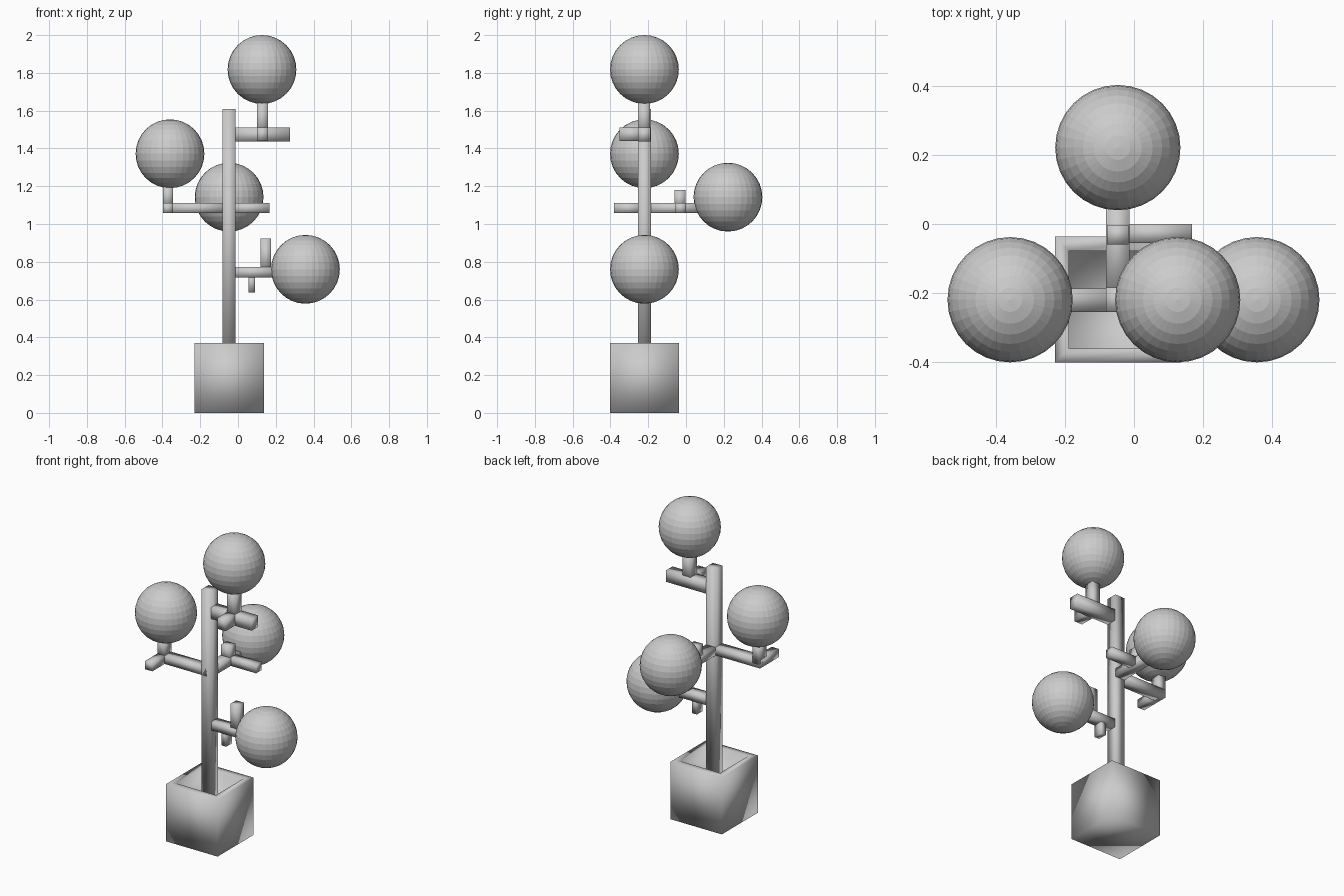
import bpy, bmesh

if "Cube" in bpy.data.objects:
    bpy.data.objects.remove(bpy.data.objects["Cube"])

CX, CY = -0.047, -0.22   # trunk axis


def finish(name, bm, smooth):
    me = bpy.data.meshes.new(name)
    bmesh.ops.recalc_face_normals(bm, faces=bm.faces[:])
    for f in bm.faces:
        f.smooth = smooth
    bm.to_mesh(me)
    bm.free()
    ob = bpy.data.objects.new(name, me)
    bpy.context.collection.objects.link(ob)
    return ob


def add_box(bm, lo, hi):
    vs = bmesh.ops.create_cube(bm, size=1)['verts']
    for v in vs:
        for i in range(3):
            v.co[i] = lo[i] if v.co[i] < 0 else hi[i]


def beam(name, *boxes):
    bm = bmesh.new()
    for (x0, x1, y0, y1, z0, z1) in boxes:
        add_box(bm, (x0, y0, z0), (x1, y1, z1))
    return finish(name, bm, True)


# Pot with a sunken top
bm = bmesh.new()
add_box(bm, (-0.23, -0.403, 0), (0.137, -0.037, 0.37))
bm.normal_update()
top = max(bm.faces, key=lambda f: f.calc_center_median().z)
bmesh.ops.inset_region(bm, faces=[top], thickness=0.058)
floor = bmesh.ops.extrude_discrete_faces(bm, faces=[top])['faces'][0]
for v in floor.verts:
    v.co.z -= 0.12
finish("pot", bm, True)

# Trunk
beam("trunk", (CX - 0.034, CX + 0.034, CY - 0.035, CY + 0.035, 0.24, 1.61))

# Branches with their twigs
beam("top_branch",
     (CX, 0.275, -0.255, -0.187, 1.437, 1.51),
     (0.10, 0.158, -0.253, -0.19, 1.46, 1.66),
     (0.10, 0.158, -0.353, -0.22, 1.44, 1.51))
beam("left_branch",
     (-0.397, CX, -0.255, -0.187, 1.057, 1.11),
     (-0.397, -0.345, -0.253, -0.187, 1.08, 1.21),
     (-0.397, -0.345, -0.38, -0.22, 1.057, 1.11))
beam("back_branch",
     (-0.081, -0.013, CY, 0.10, 1.057, 1.11),
     (-0.078, -0.016, -0.06, -0.003, 1.08, 1.18),
     (CX, 0.168, -0.055, 0.0, 1.057, 1.11))
beam("low_right_branch",
     (CX, 0.22, -0.252, -0.188, 0.717, 0.772),
     (0.12, 0.175, -0.25, -0.19, 0.74, 0.922),
     (0.056, 0.091, -0.25, -0.19, 0.638, 0.74))

# Round leaf balls
for name, pos in {
    "top_foliage": (0.127, CY, 1.818),
    "left_foliage": (-0.36, CY, 1.372),
    "back_foliage": (CX, 0.222, 1.142),
    "low_right_foliage": (0.357, CY, 0.76),
}.items():
    bm = bmesh.new()
    bmesh.ops.create_uvsphere(bm, u_segments=32, v_segments=16, radius=0.182)
    bmesh.ops.translate(bm, verts=bm.verts[:], vec=pos)
    finish(name, bm, False)
